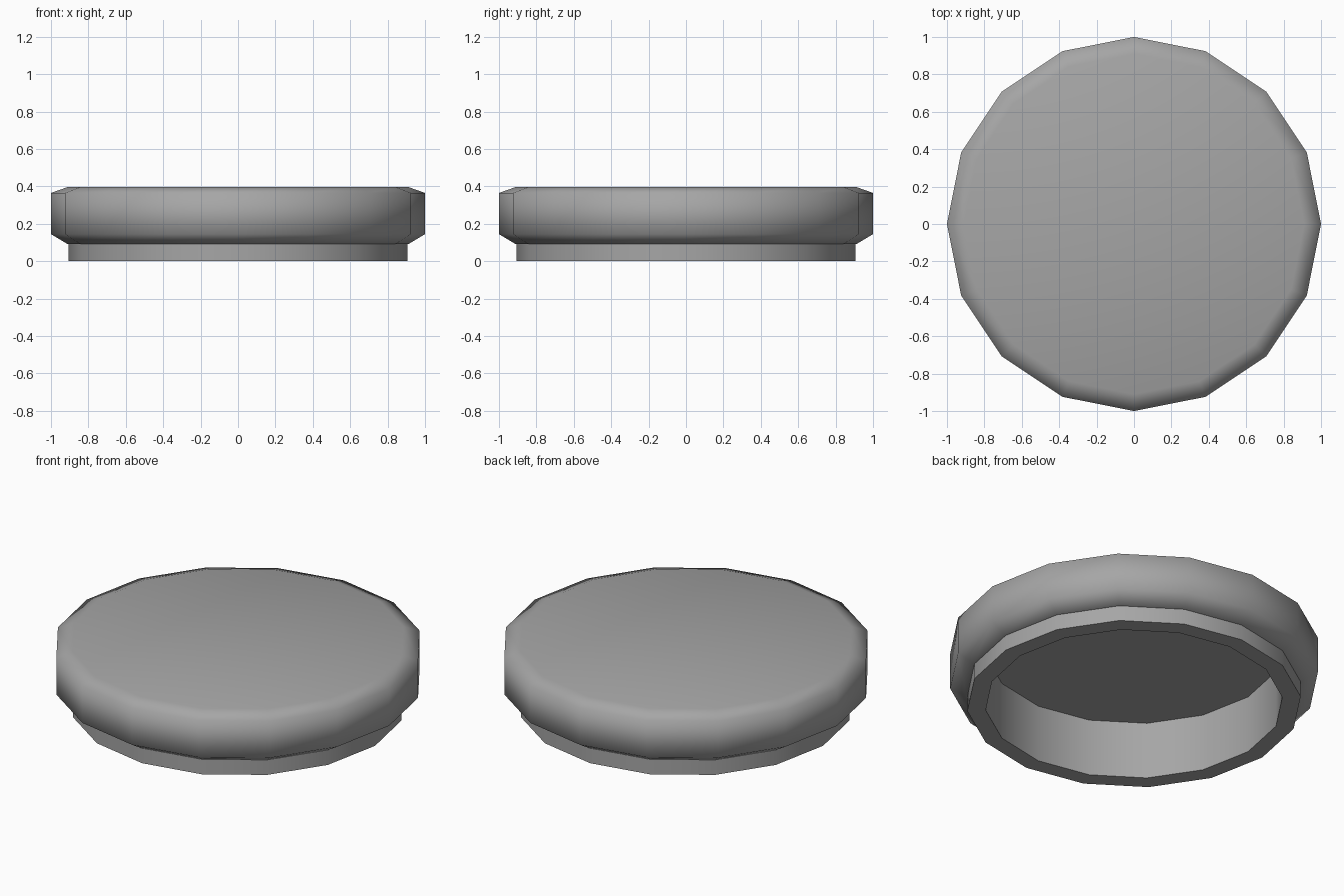
import bpy
import bmesh
from math import cos, sin, tau

cube = bpy.data.objects.get("Cube")
if cube:
    bpy.data.objects.remove(cube)

SIDES = 16

grey = bpy.data.materials.new("plain grey")
grey.use_nodes = True
colour = (0.38, 0.38, 0.38, 1)
grey.diffuse_color = colour
grey.node_tree.nodes["Principled BSDF"].inputs["Base Color"].default_value = colour


def lathe(name, profile):
    """Turn (radius, height, sharp) rings into a closed solid with capped ends."""
    bm = bmesh.new()
    rings = []
    for radius, z, _ in profile:
        rings.append([bm.verts.new((radius * cos(tau * i / SIDES),
                                    radius * sin(tau * i / SIDES), z))
                      for i in range(SIDES)])
    for low, high in zip(rings, rings[1:]):
        for i in range(SIDES):
            j = (i + 1) % SIDES
            bm.faces.new((low[i], low[j], high[j], high[i]))
    bm.faces.new(rings[0][::-1])
    bm.faces.new(rings[-1])
    for face in bm.faces:
        face.smooth = True
    # Hard creases only on the rings marked sharp
    for ring, (_, _, sharp) in zip(rings, profile):
        for i in range(SIDES):
            edge = bm.edges.get((ring[i], ring[(i + 1) % SIDES]))
            edge.smooth = not sharp
    bmesh.ops.recalc_face_normals(bm, faces=bm.faces)
    mesh = bpy.data.meshes.new(name)
    bm.to_mesh(mesh)
    bm.free()
    mesh.materials.append(grey)
    obj = bpy.data.objects.new(name, mesh)
    bpy.context.collection.objects.link(obj)
    return obj


# Hollow lid: cavity ceiling, cavity wall, bottom rim, neck, ledge, bevelled body
lathe("round_lid", [
    (0.807, 0.342, True),
    (0.807, 0.0, True),
    (0.907, 0.0, True),
    (0.907, 0.092, True),
    (0.912, 0.092, False),
    (1.0, 0.145, False),
    (1.0, 0.365, False),
    (0.91, 0.397, False),
])
